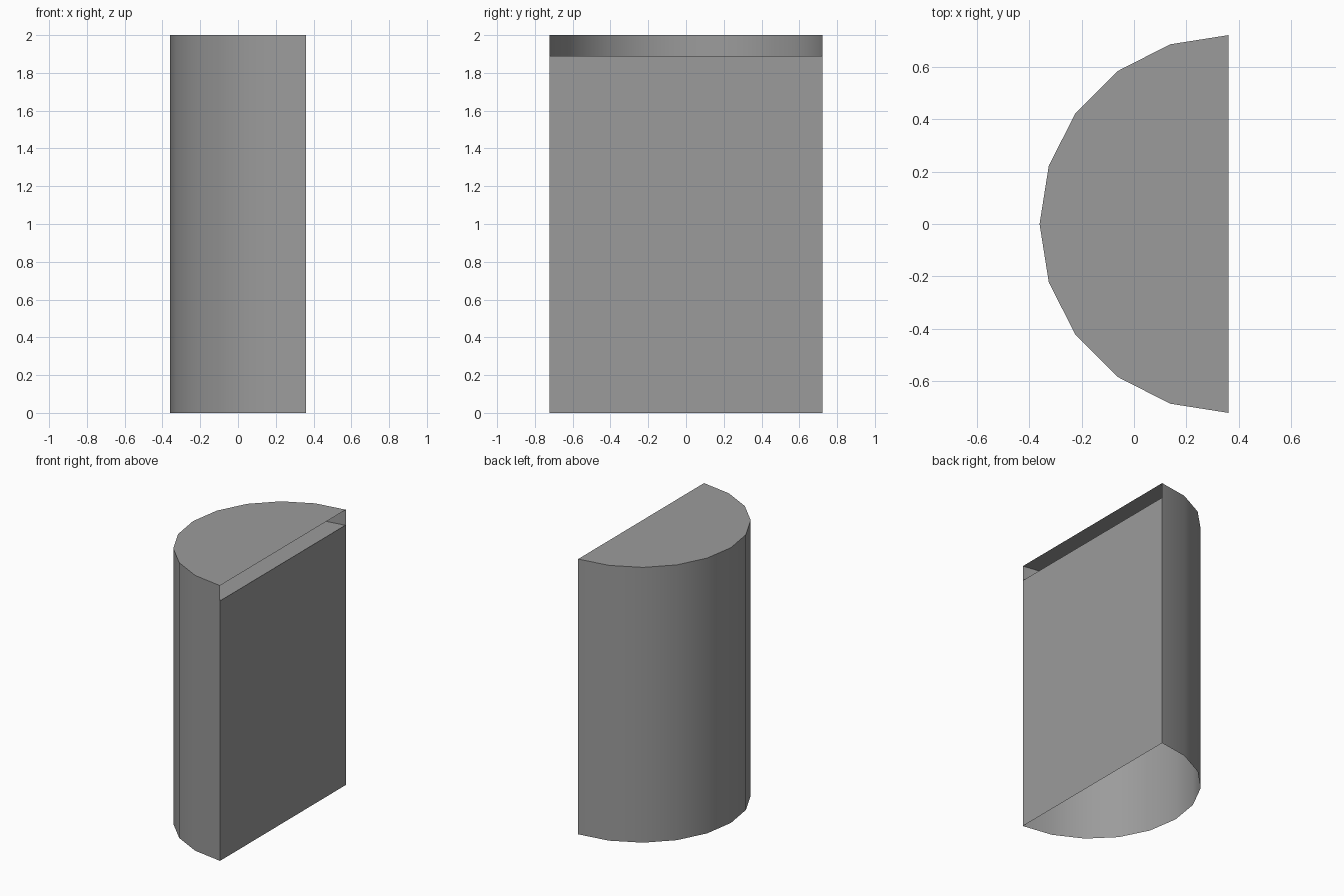
import bpy, bmesh, math

if "Cube" in bpy.data.objects:
    bpy.data.objects.remove(bpy.data.objects["Cube"])

R, HEIGHT, WALL_TOP, THICK, SEGS = 0.722, 2.0, 1.889, 0.045, 10

grey = bpy.data.materials.new("mid grey")
grey.use_nodes = True
colour = (0.33, 0.33, 0.33, 1)
grey.diffuse_color = colour
grey.node_tree.nodes["Principled BSDF"].inputs["Base Color"].default_value = colour

bm = bmesh.new()


def raise_edges(edges, z):
    """Extrude edges straight up to height z and return the new top edges."""
    ret = bmesh.ops.extrude_edge_only(bm, edges=edges)["geom"]
    for v in ret:
        if isinstance(v, bmesh.types.BMVert):
            v.co.z = z
    return [e for e in ret if isinstance(e, bmesh.types.BMEdge)
            and all(abs(v.co.z - z) < 1e-5 for v in e.verts)]


# Half-round footprint, flat side towards +x
angles = [math.pi / 2 + math.pi * i / SEGS for i in range(SEGS + 1)]
base = bm.faces.new([bm.verts.new((R / 2 + R * math.cos(a), R * math.sin(a), 0))
                     for a in angles])
outline = list(base.edges)

# Bottom rim, with the inner lining raised from it and closed on top
bmesh.ops.inset_region(bm, faces=[base], thickness=THICK, use_even_offset=True,
                       use_boundary=True)
inner_edges = list(base.edges)
bmesh.ops.delete(bm, geom=[base], context='FACES_ONLY')
inner_top = raise_edges(inner_edges, WALL_TOP - 0.003)
bmesh.ops.contextual_create(bm, geom=inner_top)

# Outer skin and lid
middle = raise_edges(outline, WALL_TOP)
top = raise_edges(middle, HEIGHT)
bmesh.ops.contextual_create(bm, geom=top)
bmesh.ops.recalc_face_normals(bm, faces=bm.faces[:])

# Open slot above the flat wall
slot = [f for f in bm.faces if f.calc_center_median().x > R / 2 - 0.001
        and f.calc_center_median().z > WALL_TOP]
bmesh.ops.delete(bm, geom=slot, context='FACES_ONLY')

mesh = bpy.data.meshes.new("half_round_shell")
bm.to_mesh(mesh)
bm.free()
mesh.materials.append(grey)
shell = bpy.data.objects.new("half_round_shell", mesh)
bpy.context.collection.objects.link(shell)
bpy.context.view_layer.objects.active = shell
shell.select_set(True)
bpy.ops.object.shade_smooth_by_angle(angle=math.radians(30))
